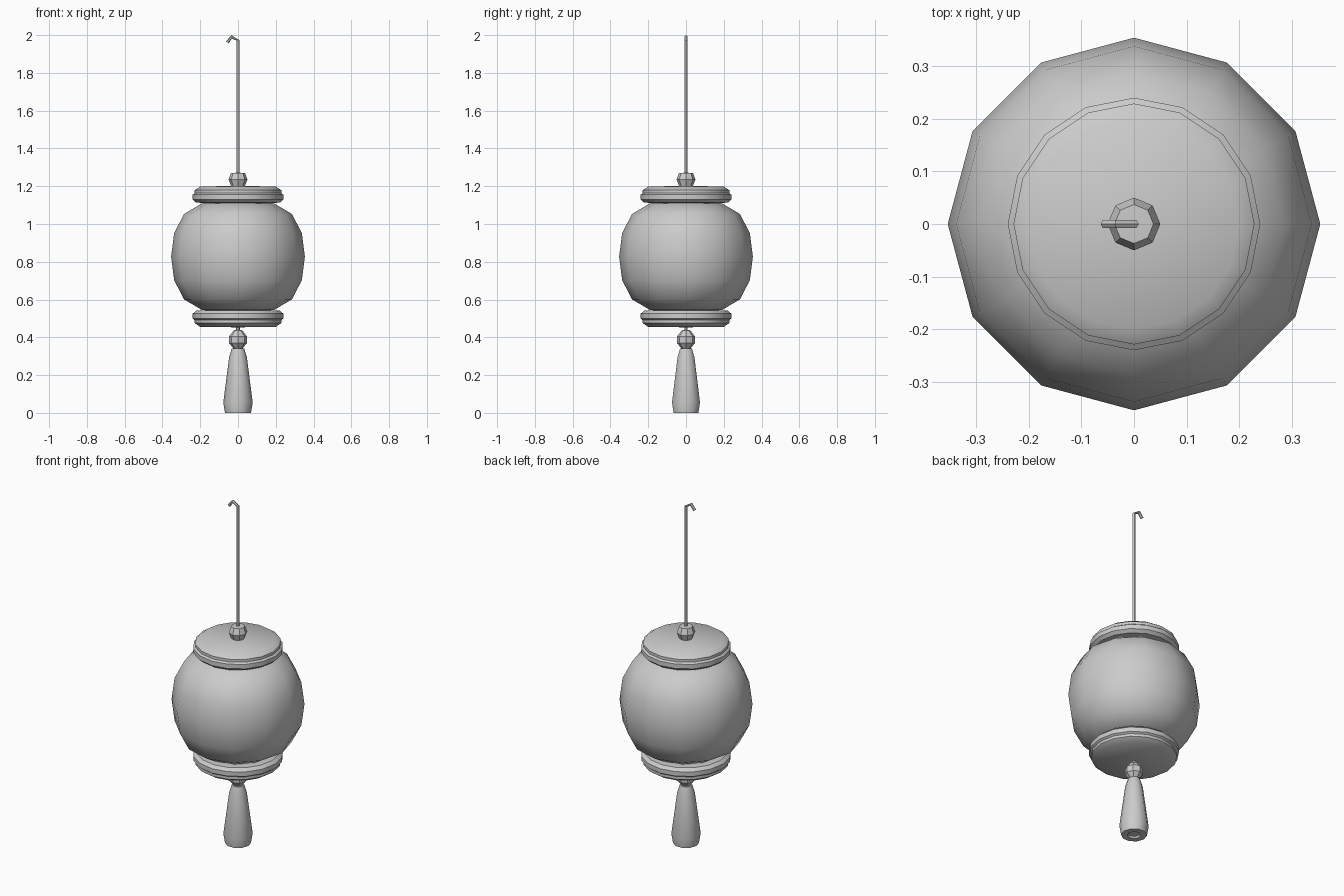
import bpy, bmesh, math
from mathutils import Vector

if "Cube" in bpy.data.objects:
    bpy.data.objects.remove(bpy.data.objects["Cube"])


def finish(name, bm, angle):
    bmesh.ops.remove_doubles(bm, verts=bm.verts, dist=1e-5)
    bmesh.ops.recalc_face_normals(bm, faces=bm.faces)
    mesh = bpy.data.meshes.new(name)
    bm.to_mesh(mesh)
    bm.free()
    obj = bpy.data.objects.new(name, mesh)
    bpy.context.collection.objects.link(obj)
    bpy.ops.object.select_all(action='DESELECT')
    obj.select_set(True)
    bpy.context.view_layer.objects.active = obj
    bpy.ops.object.shade_smooth_by_angle(angle=math.radians(angle))
    return obj


def lathe(name, profile, sides, angle=40):
    """Revolve (radius, z) points about the z axis."""
    bm = bmesh.new()
    pts = [bm.verts.new((r, 0, z)) for r, z in profile]
    edges = [bm.edges.new(p) for p in zip(pts, pts[1:])]
    bmesh.ops.spin(bm, geom=pts + edges, cent=(0, 0, 0), axis=(0, 0, 1),
                   angle=2 * math.pi, steps=sides, use_merge=True)
    return finish(name, bm, angle)


def rod(name, path, radius, sides=6):
    """Sweep a small polygon along a path lying in the xz plane."""
    bm = bmesh.new()
    path = [Vector(p) for p in path]
    rings = []
    for i, p in enumerate(path):
        t = (path[min(i + 1, len(path) - 1)] - path[max(i - 1, 0)]).normalized()
        side = Vector((0, 1, 0))
        other = side.cross(t)
        rings.append([bm.verts.new(p + radius * (math.cos(a) * other + math.sin(a) * side))
                      for a in (2 * math.pi * k / sides for k in range(sides))])
    for a, b in zip(rings, rings[1:]):
        for k in range(sides):
            j = (k + 1) % sides
            bm.faces.new((a[k], a[j], b[j], b[k]))
    bm.faces.new(rings[0])
    bm.faces.new(rings[-1])
    return finish(name, bm, 30)


# Round lantern body
MID = 0.827
half = [(0.352, 0.0), (0.336, 0.125), (0.284, 0.226), (0.19, 0.282), (0, 0.30)]
body = [(r, MID - h) for r, h in reversed(half)] + [(r, MID + h) for r, h in half[1:]]
lathe("lantern_body", [(r * 1.006, z) for r, z in body], 12)

# Mirrored top and bottom caps
cap = [(0, 0.28), (0.222, 0.286), (0.24, 0.302), (0.24, 0.328),
       (0.229, 0.336), (0.229, 0.352), (0.20, 0.372), (0, 0.374)]
for name, s in (("top_cap", 1), ("bottom_cap", -1)):
    lathe(name, [(r, MID + s * h) for r, h in cap], 16, 35)

# Bead and hooked hanging wire
lathe("top_bead", [(0, 1.195), (0.034, 1.195), (0.05, 1.235), (0.037, 1.27), (0, 1.272)], 8, 25)
rod("hanging_wire", [(0, 0, 1.26), (0, 0, 1.972), (-0.034, 0, 1.991), (-0.056, 0, 1.962)], 0.009)

# Tassel cord, bead and skirt
rod("tassel_cord", [(0, 0, 0.33), (0, 0, 0.47)], 0.01)
lathe("tassel_bead", [(0, 0.335), (0.025, 0.342), (0.048, 0.37), (0.048, 0.405),
                      (0.022, 0.437), (0, 0.44)], 8, 25)
lathe("tassel", [(0, 0.342), (0.033, 0.341), (0.047, 0.295), (0.078, 0.055),
                 (0.069, 0.0), (0.035, 0.0), (0.035, 0.012), (0, 0.012)], 10)
